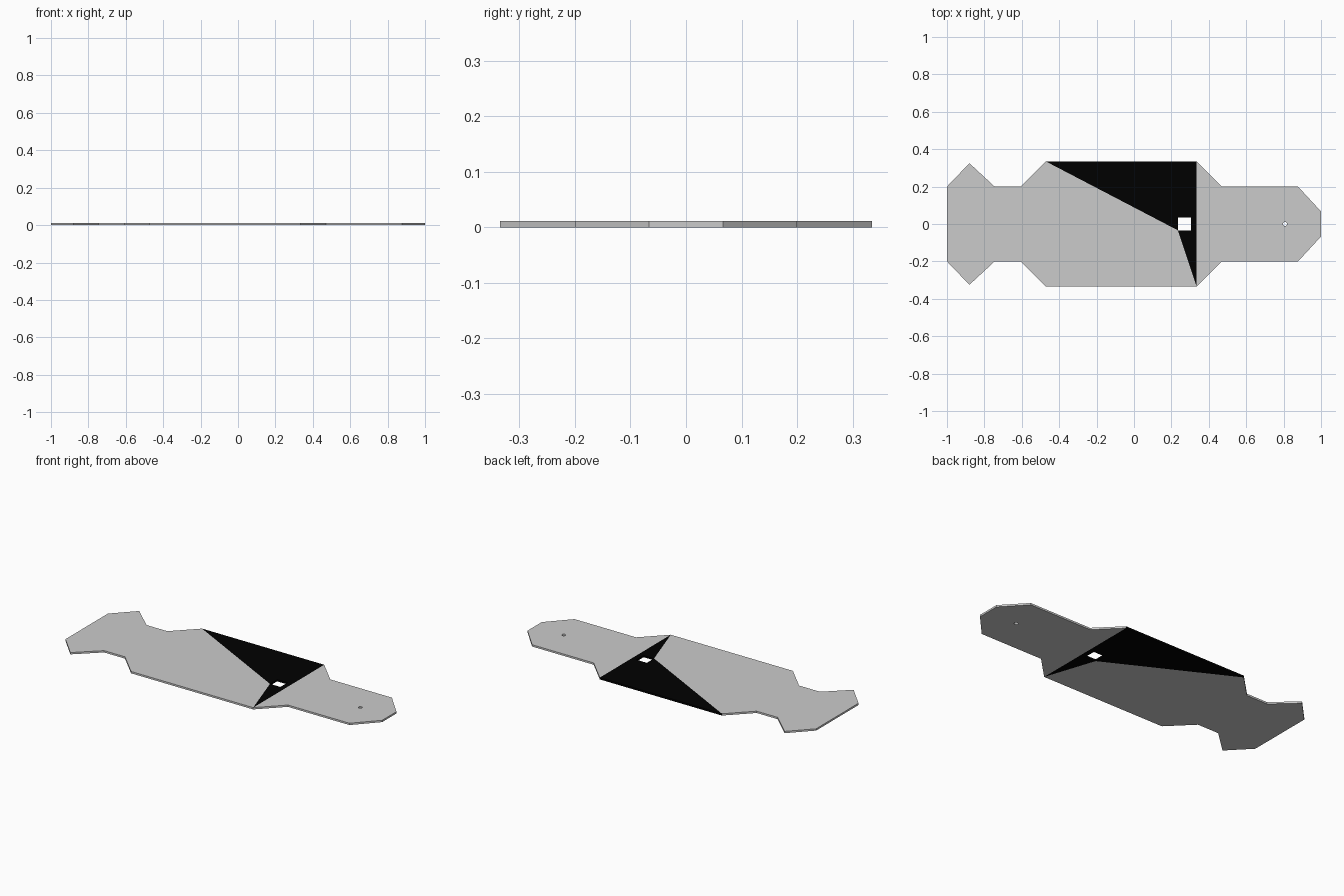
import bpy, bmesh, math

if "Cube" in bpy.data.objects:
    bpy.data.objects.remove(bpy.data.objects["Cube"])

THICK = 0.011


def flip(points):
    return [(x, -y) for x, y in reversed(points)]


bm = bmesh.new()
cache = {}


def vert(p):
    key = (round(p[0], 4), round(p[1], 4))
    if key not in cache:
        cache[key] = bm.verts.new((key[0], key[1], 0))
    return cache[key]


def face(points, mat=0):
    f = bm.faces.new([vert(p) for p in points])
    f.material_index = mat


# Corners of the wide middle section and the square slot
bl, tr, br = (-0.472, 0.335), (0.335, 0.335), (0.335, -0.335)
x0, x1, h = 0.235, 0.304, 0.034
corner = (x0, -h)

# Left body: flared tail, neck and grey part of the middle
tail = [(-0.472, 0.335), (-0.607, 0.2), (-0.745, 0.2), (-0.88, 0.325), (-1, 0.2)]
face(tail + flip(tail) + [br, corner])

# Dark panel around the square slot
face([bl, corner, (x0, h), (x1, h), tr], 1)
face([tr, (x1, h), (x1, -h), corner, br], 1)

# Right nose: two halves meeting along the small round hole
cx, r, n = 0.808, 0.011, 8
arc = [(cx - r * math.cos(math.pi * i / n), r * math.sin(math.pi * i / n))
       for i in range(n + 1)]
upper = [(0.335, 0)] + arc + [(1, 0), (1, 0.067), (0.877, 0.2),
                              (0.47, 0.2), tr]
face(upper)
face(flip(upper))

bmesh.ops.recalc_face_normals(bm, faces=bm.faces[:])
if sum(f.normal.z for f in bm.faces) < 0:
    bmesh.ops.reverse_faces(bm, faces=bm.faces[:])
mesh = bpy.data.meshes.new("flat_plate")
bm.to_mesh(mesh)
bm.free()
plate = bpy.data.objects.new("flat_plate", mesh)
bpy.context.collection.objects.link(plate)

# Materials: plain grey and the black panel
for name, c in (("grey", 0.8), ("black", 0.0)):
    m = bpy.data.materials.new(name)
    m.diffuse_color = (c, c, c, 1)
    m.use_nodes = True
    m.node_tree.nodes["Principled BSDF"].inputs["Base Color"].default_value = m.diffuse_color
    mesh.materials.append(m)

# Sheet thickness, growing upward from z = 0
sol = plate.modifiers.new("thickness", 'SOLIDIFY')
sol.thickness = THICK
sol.offset = 1
